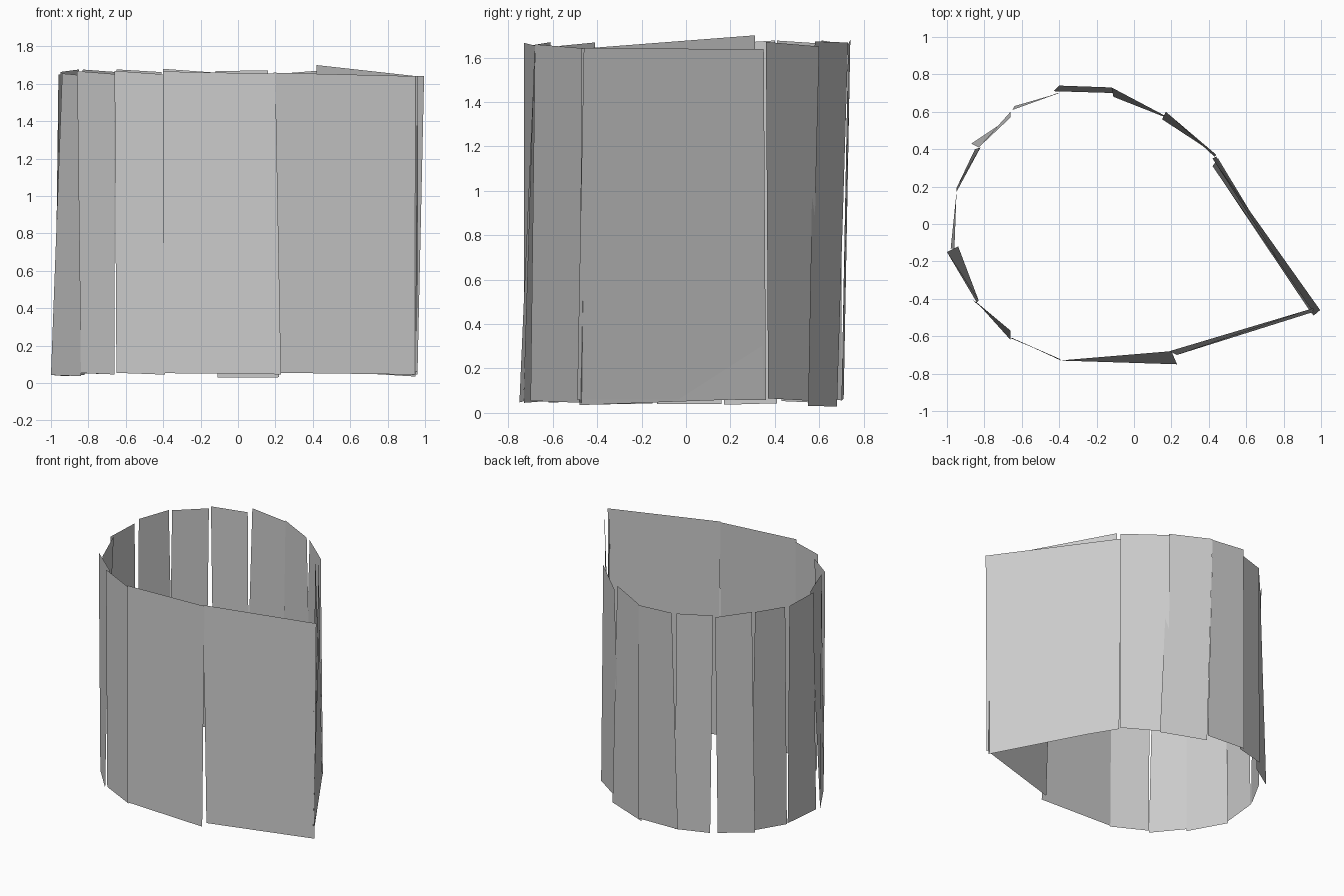
import bpy
import random

random.seed(4)

# Each panel: bottom start xy, bottom end xy, top start xy, top end xy, z bottom, z top
PANELS = {
    "front_panel":            (-.40, -.73, .23, -.75, -.40, -.73, .20, -.68, .05, 1.66),
    "front_right_panel":      (.23, -.70, .96, -.47, .19, -.68, .96, -.45, .05, 1.65),
    "right_panel":            (.96, -.49, .44, .36, .995, -.46, .42, .35, .06, 1.64),
    "right_inner_panel":      (.95, -.48, .45, .35, .96, -.47, .42, .31, .05, 1.67),
    "back_right_panel":       (.44, .37, .15, .56, .43, .36, .17, .60, .06, 1.66),
    "back_panel_a":           (.22, .55, -.11, .68, .16, .58, -.12, .73, .03, 1.67),
    "back_panel_b":           (-.10, .70, -.43, .71, -.12, .73, -.40, .74, .06, 1.67),
    "back_left_panel_a":      (-.40, .70, -.64, .63, -.41, .70, -.65, .61, .06, 1.67),
    "back_left_panel_b":      (-.66, .57, -.87, .43, -.66, .60, -.83, .41, .05, 1.67),
    "left_panel_a":           (-.82, .41, -.95, .17, -.85, .40, -.95, .19, .04, 1.67),
    "left_panel_b":           (-.95, .16, -.98, -.13, -.95, .14, -.96, -.13, .04, 1.65),
    "left_panel_c":           (-1.0, -.15, -.84, -.42, -.94, -.12, -.83, -.41, .04, 1.65),
    "front_left_panel_a":     (-.84, -.42, -.66, -.62, -.86, -.41, -.66, -.57, .05, 1.66),
    "front_left_panel_b":     (-.65, -.61, -.39, -.73, -.66, -.61, -.40, -.72, .05, 1.66),
}


def add_panel(name, values):
    ax, ay, bx, by, cx, cy, dx, dy, low, high = values
    tilt = random.uniform(-.012, .012)
    if name == "right_inner_panel":
        tilt = .03
    verts = [(ax, ay, low - tilt / 2), (bx, by, low + tilt / 2),
             (dx, dy, high + tilt), (cx, cy, high - tilt)]
    mesh = bpy.data.meshes.new(name)
    mesh.from_pydata(verts, [], [(0, 1, 2, 3)])
    obj = bpy.data.objects.new(name, mesh)
    bpy.context.collection.objects.link(obj)


# Open teardrop-shaped wall of loosely fitted sheets
for panel_name, corners in PANELS.items():
    add_panel(panel_name, corners)
